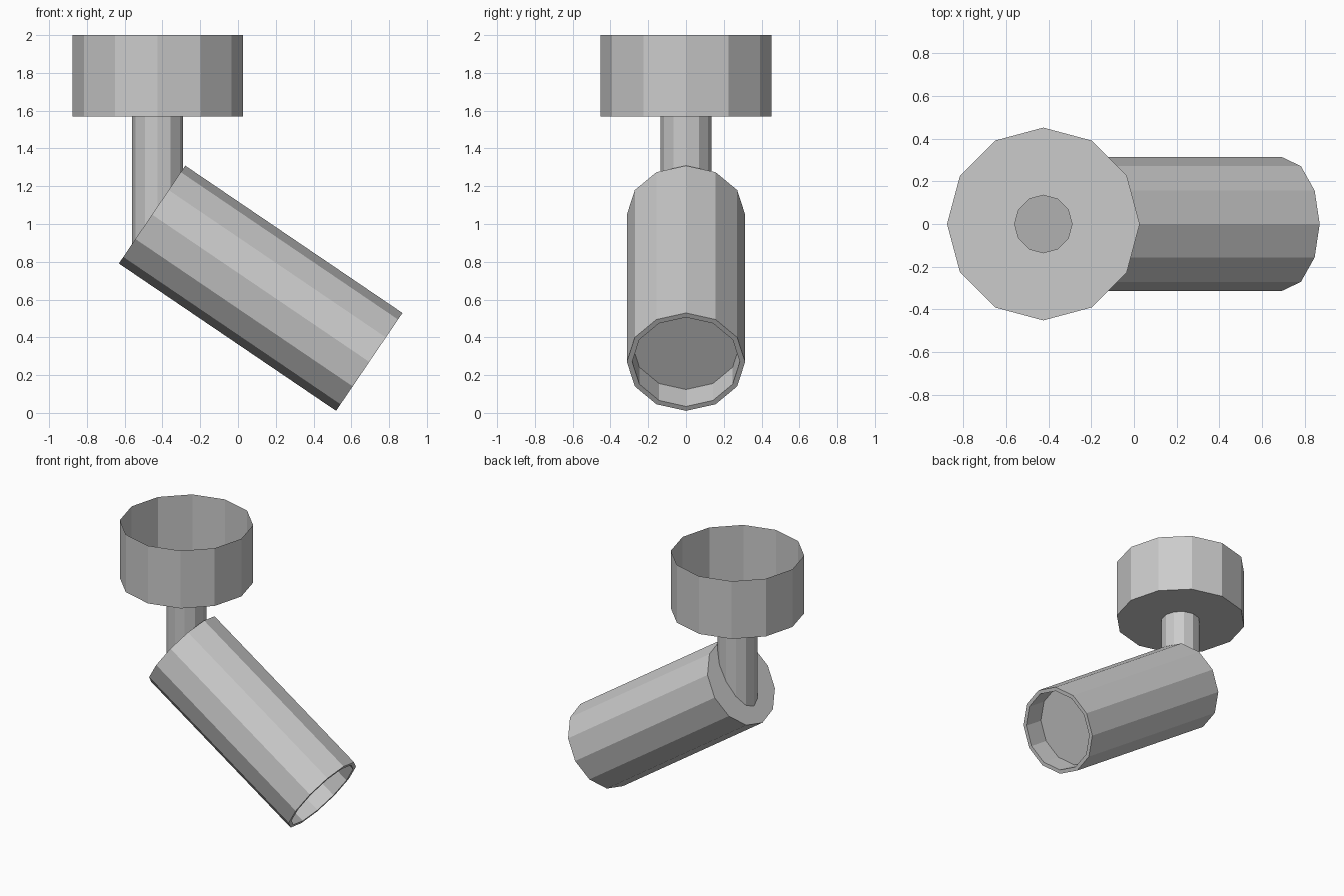
import bpy, bmesh, math
from mathutils import Vector, Matrix

if "Cube" in bpy.data.objects:
    bpy.data.objects.remove(bpy.data.objects["Cube"], do_unlink=True)

SIDES = 12

grey = bpy.data.materials.new("light grey")
grey.use_nodes = True
colour = (0.6, 0.6, 0.6, 1)
grey.diffuse_color = colour
grey.node_tree.nodes["Principled BSDF"].inputs["Base Color"].default_value = colour


def lathe(name, profile, place, cap_first=False, cap_last=False, adjust=None):
    """Flat-sided turned part from (radius, height) rings; adjust can move the last ring."""
    bm = bmesh.new()
    rings = []
    for r, h in profile:
        angles = [math.tau * i / SIDES for i in range(SIDES)]
        rings.append([bm.verts.new(place @ Vector((r * math.cos(a), r * math.sin(a), h)))
                      for a in angles])
    if adjust:
        for v in rings[-1]:
            adjust(v)
    for low, high in zip(rings, rings[1:]):
        for i in range(SIDES):
            j = (i + 1) % SIDES
            bm.faces.new((low[i], low[j], high[j], high[i]))
    if cap_first:
        bm.faces.new(rings[0][::-1])
    if cap_last:
        bm.faces.new(rings[-1])
    mesh = bpy.data.meshes.new(name)
    bm.to_mesh(mesh)
    bm.free()
    mesh.materials.append(grey)
    obj = bpy.data.objects.new(name, mesh)
    bpy.context.collection.objects.link(obj)
    return obj


# Tilted lamp head axis
start = Vector((-0.455, 0, 1.05))
end = Vector((0.695, 0, 0.27))
axis = (end - start).normalized()
length = (end - start).length
tilt = Matrix.Translation(start) @ Matrix.Rotation(math.atan2(axis.x, axis.z), 4, 'Y')
stand = Matrix.Translation((-0.425, 0, 0))


def drop_to_head(v):
    """Mitre the stem's lower end onto the back of the lamp head."""
    v.co.z = start.z - (v.co.x - start.x) * axis.x / axis.z


# Ceiling canopy: open cup whose floor has a hole for the stem
lathe("canopy", [(0.135, 1.57), (0.452, 1.57), (0.452, 2.0)], stand)

# Hollow stem
stem = lathe("stem", [(0.135, 1.57), (0.135, 1.0)], stand, adjust=drop_to_head)
stem.data.flip_normals()

# Lamp head: closed back, thick rim, recessed front disc
lathe("lamp_head",
      [(0.313, 0), (0.313, length), (0.285, length), (0.285, length - 0.16)],
      tilt, cap_first=True, cap_last=True)
